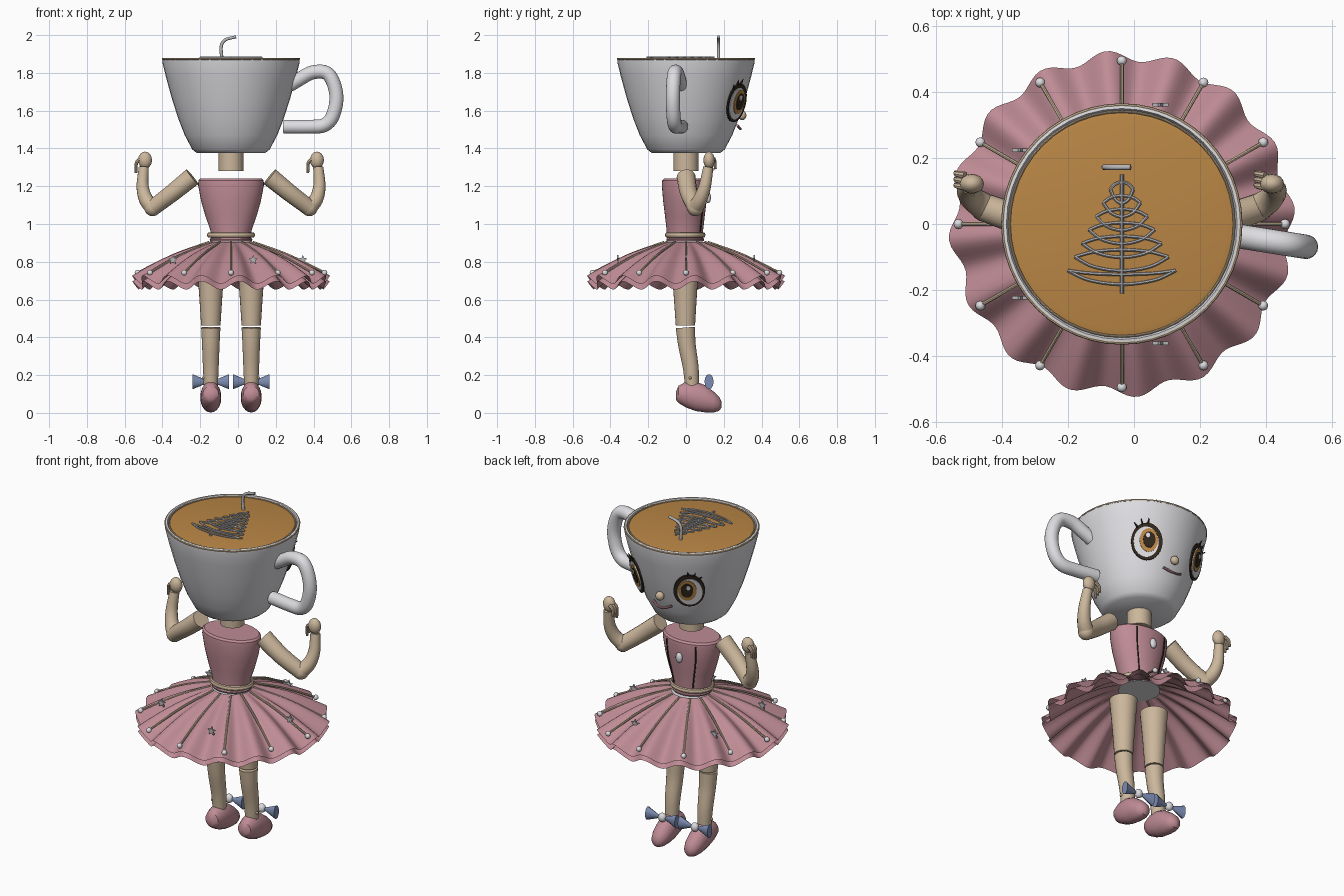
import bpy, bmesh, math
from mathutils import Matrix, Vector

cube = bpy.data.objects.get("Cube")
if cube:
    bpy.data.objects.remove(cube, do_unlink=True)

CX = -0.037  # the body axis sits beside the origin because of the cup handle


def material(name, r, g, b):
    m = bpy.data.materials.new(name)
    m.use_nodes = True
    m.diffuse_color = (r, g, b, 1)
    m.node_tree.nodes["Principled BSDF"].inputs["Base Color"].default_value = (r, g, b, 1)
    return m


WHITE = material("porcelain white", .72, .72, .75)
PINK = material("ballet pink", .52, .26, .30)
SKIN = material("warm beige", .60, .47, .33)
COFFEE = material("coffee amber", .49, .24, .06)
DARK = material("dark brown", .03, .02, .012)
SILVER = material("silver", .46, .46, .48)
BLUE = material("ribbon blue", .20, .26, .44)


def finish(name, bm, mat, angle=40):
    bmesh.ops.translate(bm, verts=bm.verts, vec=(CX, 0, 0))
    bmesh.ops.recalc_face_normals(bm, faces=bm.faces)
    me = bpy.data.meshes.new(name)
    bm.to_mesh(me)
    bm.free()
    me.materials.append(mat)
    ob = bpy.data.objects.new(name, me)
    bpy.context.collection.objects.link(ob)
    bpy.ops.object.select_all(action='DESELECT')
    ob.select_set(True)
    bpy.context.view_layer.objects.active = ob
    bpy.ops.object.shade_smooth_by_angle(angle=math.radians(angle))
    return ob


def bridge(name, rings, mat, caps=True, angle=40):
    """Skin a list of closed rings of points."""
    bm = bmesh.new()
    rows = [[bm.verts.new(p) for p in ring] for ring in rings]
    n = len(rows[0])
    for a, b in zip(rows, rows[1:]):
        for i in range(n):
            j = (i + 1) % n
            bm.faces.new((a[i], a[j], b[j], b[i]))
    if caps:
        bm.faces.new(rows[0])
        bm.faces.new(rows[-1])
    return finish(name, bm, mat, angle)


def circle(n):
    return [(math.cos(2 * math.pi * i / n), math.sin(2 * math.pi * i / n)) for i in range(n)]


def lathe(name, profile, mat, caps=True, n=40, yoff=0):
    """Profile rows are (x radius, y radius, height)."""
    rings = [[(a * c, yoff + b * s, z) for c, s in circle(n)] for a, b, z in profile]
    return bridge(name, rings, mat, caps)


def smooth_path(pts, steps=5):
    p = [Vector(q) for q in pts]
    p = [2 * p[0] - p[1]] + p + [2 * p[-1] - p[-2]]
    out = []
    for a, b, c, d in zip(p, p[1:], p[2:], p[3:]):
        for k in range(steps):
            t = k / steps
            out.append(.5 * (2 * b + (c - a) * t + (2 * a - 5 * b + 4 * c - d) * t ** 2
                             + (3 * b - a - 3 * c + d) * t ** 3))
    return out + [p[-2]]


def tube(name, pts, r0, r1, mat, n=16, curved=True):
    """Tapered tube along a path."""
    path = smooth_path(pts) if curved else [Vector(p) for p in pts]
    rings, u = [], None
    for i, p in enumerate(path):
        t = (path[min(i + 1, len(path) - 1)] - path[max(i - 1, 0)]).normalized()
        if u is None:
            u = t.orthogonal().normalized()
        u = (u - t * u.dot(t)).normalized()
        v, r = t.cross(u), r0 + (r1 - r0) * i / (len(path) - 1)
        rings.append([p + r * (c * u + s * v) for c, s in circle(n)])
    return bridge(name, rings, mat)


def ball(name, loc, size, mat, n=16):
    bm = bmesh.new()
    mx = Matrix.Translation(loc) @ Matrix.Diagonal((*size, 1))
    bmesh.ops.create_uvsphere(bm, u_segments=n, v_segments=n // 2, radius=1, matrix=mx)
    return finish(name, bm, mat, 60)


def ring(name, rx, ry, z, thick, height, mat, yoff=0):
    rings = [[((rx + thick * a) * c, yoff + (ry + thick * a) * s, z + height * b) for c, s in circle(48)]
             for a, b in circle(8) + [(1, 0)]]
    return bridge(name, rings, mat, False)


# Cup, rim and drink
cup = [(.18, 1.375), (.205, 1.395), (.245, 1.47), (.28, 1.56), (.315, 1.67), (.345, 1.78),
       (.362, 1.85), (.364, 1.878), (.35, 1.88), (.342, 1.865), (.33, 1.84)]
lathe("cup", [(r, r, z) for r, z in cup], WHITE)
ring("rim_band", .360, .360, 1.874, .006, .006, SKIN)
ring("inner_rim_band", .341, .341, 1.874, .004, .005, SKIN)
lathe("coffee", [(.34, .34, 1.86), (.338, .338, 1.872), (.32, .32, 1.876)], COFFEE)
handle = [(.31, 1.735), (.36, 1.765), (.43, 1.802), (.505, 1.80), (.545, 1.74), (.558, 1.655),
          (.535, 1.565), (.49, 1.522), (.42, 1.515), (.28, 1.515)]
tube("cup_handle", [(x, .02 - .16 * x, z) for x, z in handle], .037, .037, WHITE, 20)

# Tree drawn on the drink, with a hook above it
tube("tree_stem", [(0, .15, 1.882), (0, -.21, 1.882)], .006, .006, SILVER, 8, False)
for i in range(7):
    w, y = .035 + .0215 * i, .105 - .041 * i
    for side, bend in (("lower", -.042), ("upper", .022 if i < 6 else -.012)):
        tube(f"tree_{side}_branch_{i}", [(-w, y, 1.882), (-w * .6, y + bend * .7, 1.882), (0, y + bend, 1.882),
             (w * .6, y + bend * .7, 1.882), (w, y, 1.882)], .005, .005, SILVER, 6)
tube("hook", [(-.048, .172, 1.87), (-.052, .172, 1.94), (-.03, .172, 1.975), (.027, .172, 1.991)],
     .009, .008, SILVER, 10)

# Face on the +y side
for side, s in (("left", 1), ("right", -1)):
    n = Vector((s * .545, .82, -.22)).normalized()
    u = Vector((0, 0, 1)).cross(n).normalized() * -s  # points away from the nose
    v = Vector((0, 0, 1)) - n * n.z
    v.normalize()
    c0 = Vector((s * .172, .268, 1.642))
    layers = [("outline", 0, 0, .085, .105, DARK), ("white", .004, -.004, .068, .086, WHITE),
              ("iris", -.010, .006, .050, .066, COFFEE), ("pupil", -.012, .008, .033, .045, DARK),
              ("glint", -.004, .03, .011, .014, WHITE)]
    for k, (part, du, dv, a, b, mat) in enumerate(layers):
        c = c0 + u * du + v * dv + n * (.004 * k)
        flat = [[c + n * d + u * (a * x) + v * (b * y) for x, y in circle(28)] for d in (-.004, .004)]
        bridge(f"{side}_eye_{part}", flat, mat)
    for k in range(3):
        a = math.radians(50 + 22 * k)
        d = u * math.cos(a) + v * math.sin(a)
        base = c0 + u * (.08 * math.cos(a)) + v * (.1 * math.sin(a))
        tube(f"{side}_lash_{k}", [base, base + d * .032 + n * .01], .007, .001, DARK, 6, False)
ball("nose", (0, .298, 1.575), (.025, .022, .025), SKIN)
tube("mouth", [(-.06, .272, 1.522), (-.03, .283, 1.508), (0, .288, 1.503), (.03, .283, 1.508),
               (.06, .272, 1.522)], .007, .007, PINK, 8)

# Neck, bodice and waist
lathe("neck", [(.066, .066, 1.28), (.066, .066, 1.385)], SKIN, n=24)
lathe("bodice", [(.105, .095, .91), (.11, .097, .97), (.135, .105, 1.04), (.158, .115, 1.12), (.174, .122, 1.205),
                 (.173, .12, 1.23), (.163, .11, 1.24)], PINK, yoff=-.006)
ring("belt", .118, .098, .942, .009, .014, SKIN, -.004)
ring("waist_band", .105, .092, .917, .008, .01, PINK, -.004)
lathe("waist_lining", [(.112, .112, .896), (.112, .112, .9)], WHITE)
ball("bodice_button", (0, .118, 1.14), (.02, .014, .03), WHITE)
for side, s in (("left", 1), ("right", -1)):
    tube(f"{side}_bodice_seam", [(s * .096, .098, 1.22), (s * .09, .092, 1.12), (s * .075, .083, 1.04),
                                 (s * .062, .076, .96)], .004, .004, DARK, 6)


# Pleated skirt in two layers
def skirt(name, drop, scale):
    rings = []
    for k in range(11):
        t = k / 10
        r, z = .108 + .402 * t, .905 - .20 * t + .02 * math.sin(math.pi * t) - drop * t
        row = []
        for i in range(192):
            a = 2 * math.pi * i / 192
            w = math.cos(16 * (a - math.radians(95)))
            rr = (r + .016 * t * w) * scale
            row.append((rr * math.cos(a), rr * math.sin(a), z + .022 * t * w))
        rings.append(row)
    bridge(name, rings, PINK, False, 60)


skirt("skirt_top_layer", 0, 1)
skirt("skirt_under_layer", .03, .995)

# Skirt ribs with beads, and upright stars
for i in range(12):
    a = math.radians(30 * i)
    c, s = math.cos(a), math.sin(a)
    tube(f"skirt_rib_{i}", [(.115 * c, .115 * s, .905), (.3 * c, .3 * s, .838), (.49 * c, .49 * s, .745)],
         .006, .006, SKIN, 8)
    ball(f"skirt_bead_{i}", (.495 * c, .495 * s, .742), (.015, .015, .015), WHITE, 12)
for i in range(5):
    a = math.radians(72 * i)
    x, y = .38 * math.cos(a), .38 * math.sin(a)
    star = []
    for d in (-.005, .005):
        star.append([(x + (.012, .026)[k % 2 == 0] * math.sin(k * math.pi / 5), y + d,
                      .81 + (.012, .026)[k % 2 == 0] * math.cos(k * math.pi / 5)) for k in range(10)])
    bridge(f"skirt_star_{i}", star, SILVER)

# Arms, legs, shoes and bows
shoe = [(-.054, .09, .018, .02), (-.04, .098, .042, .045), (0, .097, .052, .068), (.05, .088, .055, .078),
        (.1, .075, .055, .072), (.145, .058, .048, .056), (.175, .048, .034, .038), (.188, .044, .012, .015)]
for side, s in (("left", 1), ("right", -1)):
    tube(f"{side}_upper_arm", [(s * .205, 0, 1.25), (s * .31, .015, 1.165), (s * .415, .05, 1.085)], .05, .043, SKIN)
    ball(f"{side}_elbow", (s * .415, .05, 1.085), (.044, .044, .044), SKIN)
    tube(f"{side}_forearm", [(s * .412, .048, 1.085), (s * .45, .075, 1.13), (s * .468, .1, 1.2),
                             (s * .462, .118, 1.3)], .043, .027, SKIN)
    hx = s * .455
    ball(f"{side}_hand", (hx, .122, 1.338), (.037, .03, .045), SKIN)
    for k in range(3):
        fy = .112 + .018 * k
        tube(f"{side}_finger_{k}", [(hx - .02, fy, 1.345), (hx - .045, fy + .004, 1.325),
                                    (hx - .048, fy + .008, 1.27 + .01 * k)], .011, .007, SKIN, 8)
    lx = s * .107
    tube(f"{side}_thigh", [(lx, -.005, .80), (lx, -.004, .65), (lx, -.003, .462)], .076, .051, SKIN, 24)
    tube(f"{side}_shin", [(lx, -.003, .452), (lx, .005, .36), (lx, .025, .24), (lx, .032, .14)],
         .051, .037, SKIN, 24)
    ball(f"{side}_ankle_button", (lx + s * .04, .022, .185), (.008, .008, .008), SKIN, 8)
    bridge(f"{side}_shoe", [[(lx + a * c, y, z + b * q) for c, q in circle(20)] for y, z, a, b in shoe], PINK)
    ball(f"{side}_bow_knot", (lx, .122, .165), (.024, .022, .026), WHITE)
    for e in (-1, 1):
        loop = [[(lx + e * x, .122 + .6 * r * c, .165 + r * q) for c, q in circle(12)]
                for x, r in ((.015, .006), (.097, .04))]
        bridge(f"{side}_bow_loop_{'a' if e < 0 else 'b'}", loop, BLUE)
